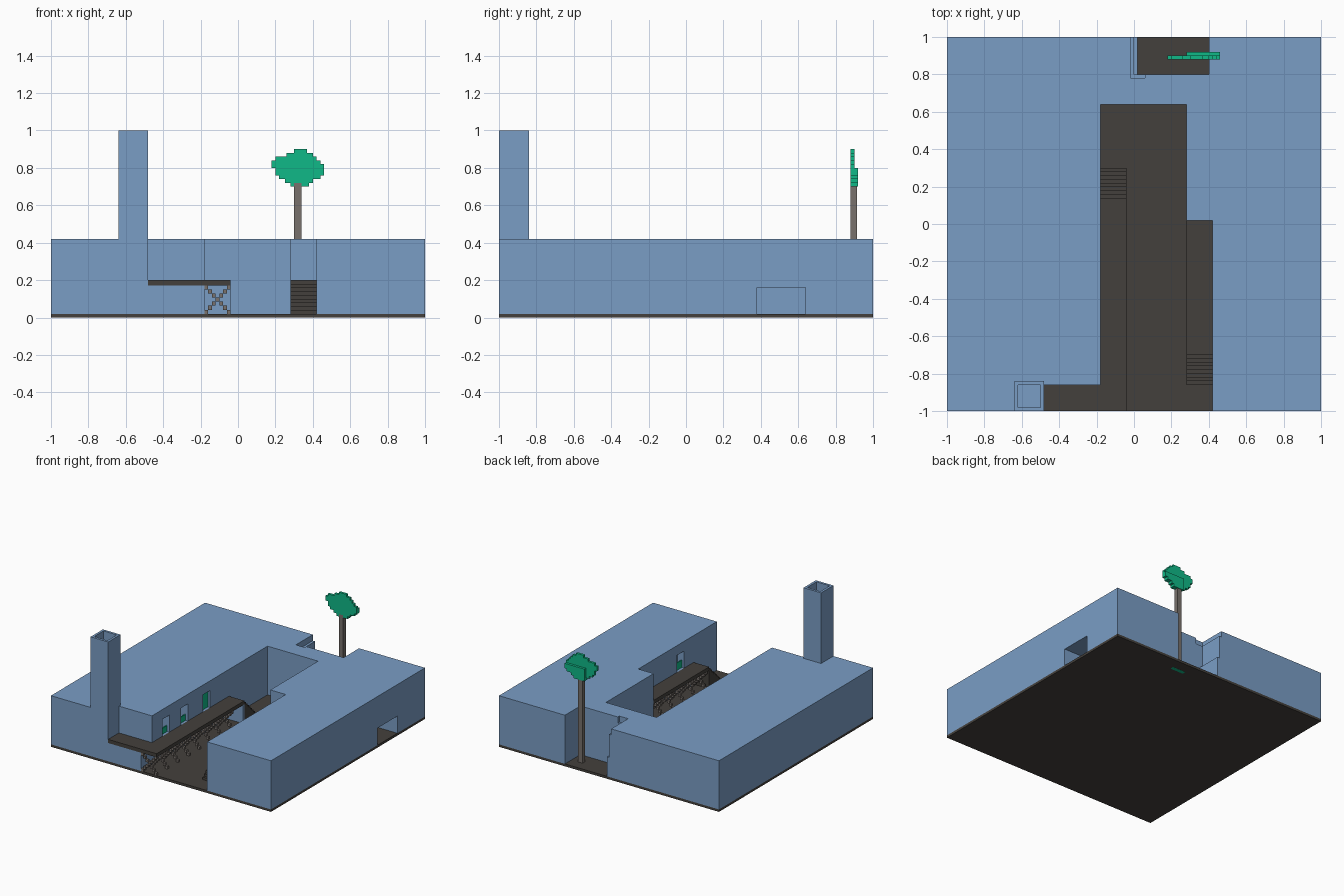
import bpy, bmesh

cube = bpy.data.objects.get("Cube")
if cube:
    bpy.data.objects.remove(cube, do_unlink=True)


def material(name, rgb):
    """Flat colour from 8-bit display values."""
    lin = [((c / 255 + 0.055) / 1.055) ** 2.4 for c in rgb] + [1.0]
    m = bpy.data.materials.new(name)
    m.diffuse_color = lin
    m.use_nodes = True
    bsdf = m.node_tree.nodes["Principled BSDF"]
    bsdf.inputs["Base Color"].default_value = lin
    bsdf.inputs["Roughness"].default_value = 0.9
    return m


BLUE = material("wall blue", (122, 157, 197))
DARK = material("dark stone", (68, 64, 60))
GREY = material("warm grey", (120, 113, 108))
GREEN = material("leaf green", (16, 185, 135))


def boxes(name, mat, spans):
    """One object from boxes given as (x0, x1, y0, y1, z0, z1)."""
    bm = bmesh.new()
    for x0, x1, y0, y1, z0, z1 in spans:
        for v in bmesh.ops.create_cube(bm, size=1)["verts"]:
            v.co = (x1 if v.co.x > 0 else x0,
                    y1 if v.co.y > 0 else y0,
                    z1 if v.co.z > 0 else z0)
    me = bpy.data.meshes.new(name)
    bm.to_mesh(me)
    bm.free()
    me.materials.append(mat)
    ob = bpy.data.objects.new(name, me)
    bpy.context.collection.objects.link(ob)
    return ob


def cut(target, span):
    """Subtract one box from the target and drop the cutter."""
    cutter = boxes("cutter", BLUE, [span])
    cutter.hide_render = True
    mod = target.modifiers.new("cut", "BOOLEAN")
    mod.operation = "DIFFERENCE"
    mod.solver = "EXACT"
    mod.object = cutter
    bpy.context.view_layer.objects.active = target
    bpy.ops.object.modifier_apply(modifier=mod.name)
    bpy.data.objects.remove(cutter, do_unlink=True)


# Ground slab
boxes("ground_slab", DARK, [(-1, 1, -1, 1, 0, 0.02)])

# Main block with courtyard, side bay, walkway bay, back niche and side passage
building = boxes("building", BLUE, [(-1, 1, -1, 1, 0.02, 0.42)])
for span in [
    (-0.18, 0.28, -1.1, 0.64, -0.1, 0.6),
    (0.2, 0.42, -1.1, 0.02, -0.1, 0.6),
    (-0.48, -0.1, -1.1, -0.86, 0.17, 0.6),
    (0.02, 0.40, 0.80, 1.1, -0.1, 0.6),
    (0.0, 0.1, 0.80, 1.1, 0.18, 0.6),
    (-0.02, 0.06, 0.78, 1.1, 0.37, 0.6),
    (0.2, 1.1, 0.38, 0.64, -0.1, 0.16),
]:
    cut(building, span)

# Doorways off the raised walkways: centre y, wall x, inward direction, panel top
doors = [(-0.68, -0.18, -1, 0.25), (-0.44, -0.18, -1, 0.25),
         (-0.15, -0.18, -1, 0.34), (-0.53, 0.42, 1, 0.26)]
panels = []
for y, x, d, top in doors:
    a, b = sorted((x - 0.05 * d, x + 0.06 * d))
    cut(building, (a, b, y - 0.045, y + 0.045, 0.2, 0.34))
    a, b = sorted((x + 0.02 * d, x + 0.028 * d))
    panels.append((a, b, y - 0.045, y + 0.045, 0.2, top))
boxes("door_panels", GREEN, panels)

# Hollow tower
tower = boxes("tower", BLUE, [(-0.64, -0.48, -1, -0.84, 0.42, 1.0)])
cut(tower, (-0.62, -0.50, -0.98, -0.86, 0.44, 1.1))

# Raised walkways
boxes("left_walkway", DARK, [(-0.48, -0.18, -1, -0.86, 0.17, 0.20),
                             (-0.18, -0.04, -1, 0.14, 0.17, 0.20)])
boxes("right_walkway", DARK, [(0.28, 0.42, -0.70, 0.02, 0.17, 0.20)])


# Stairs of eight treads, stepping down from y in direction d
def stairs(name, x0, x1, y, d):
    steps = []
    for i in range(8):
        a, b = sorted((y + 0.02 * i * d, y + 0.02 * (i + 1) * d))
        steps.append((x0, x1, a, b, 0.02, 0.18 - 0.02 * i))
    boxes(name, DARK, steps)


stairs("left_stairs", -0.18, -0.04, 0.14, 1)
stairs("right_stairs", 0.28, 0.42, -0.70, -1)
boxes("walkway_end_wall", BLUE, [(-0.18, -0.04, 0.12, 0.14, 0.02, 0.17)])


# Crossed braces under the walkways, built from small blocks
def braces(name, x0, y0, count):
    blocks = []
    for n in range(count):
        y = y0 + 0.14 * n
        for i in range(7):
            for k in {i, 6 - i}:
                x, z = x0 + 0.02 * k, 0.02 + 0.0215 * i
                blocks.append((x, x + 0.02, y, y + 0.02, z, z + 0.0215))
    boxes(name, GREY, blocks)


braces("left_braces", -0.18, -1.0, 8)
braces("right_braces", 0.28, -0.68, 5)

# Tree: trunk, root patch and blocky flat crown
boxes("tree_trunk", GREY, [(0.30, 0.34, 0.88, 0.915, 0.02, 0.72)])
boxes("root_patch", GREEN, [(0.26, 0.38, 0.88, 0.91, -0.0005, 0.004)])
rows = [(0.28, 0.38), (0.25, 0.40), (0.22, 0.44), (0.20, 0.46), (0.20, 0.46),
        (0.18, 0.46), (0.18, 0.44), (0.20, 0.42), (0.26, 0.40), (0.30, 0.37)]
crown = []
for i, (a, b) in enumerate(rows):
    z = 0.70 + 0.02 * i
    crown.append((a, b, 0.88, 0.90, z, z + 0.02))
    if i < 5:
        crown.append((max(a, 0.28), b, 0.90, 0.92, z, z + 0.02))
boxes("tree_crown", GREEN, crown)
